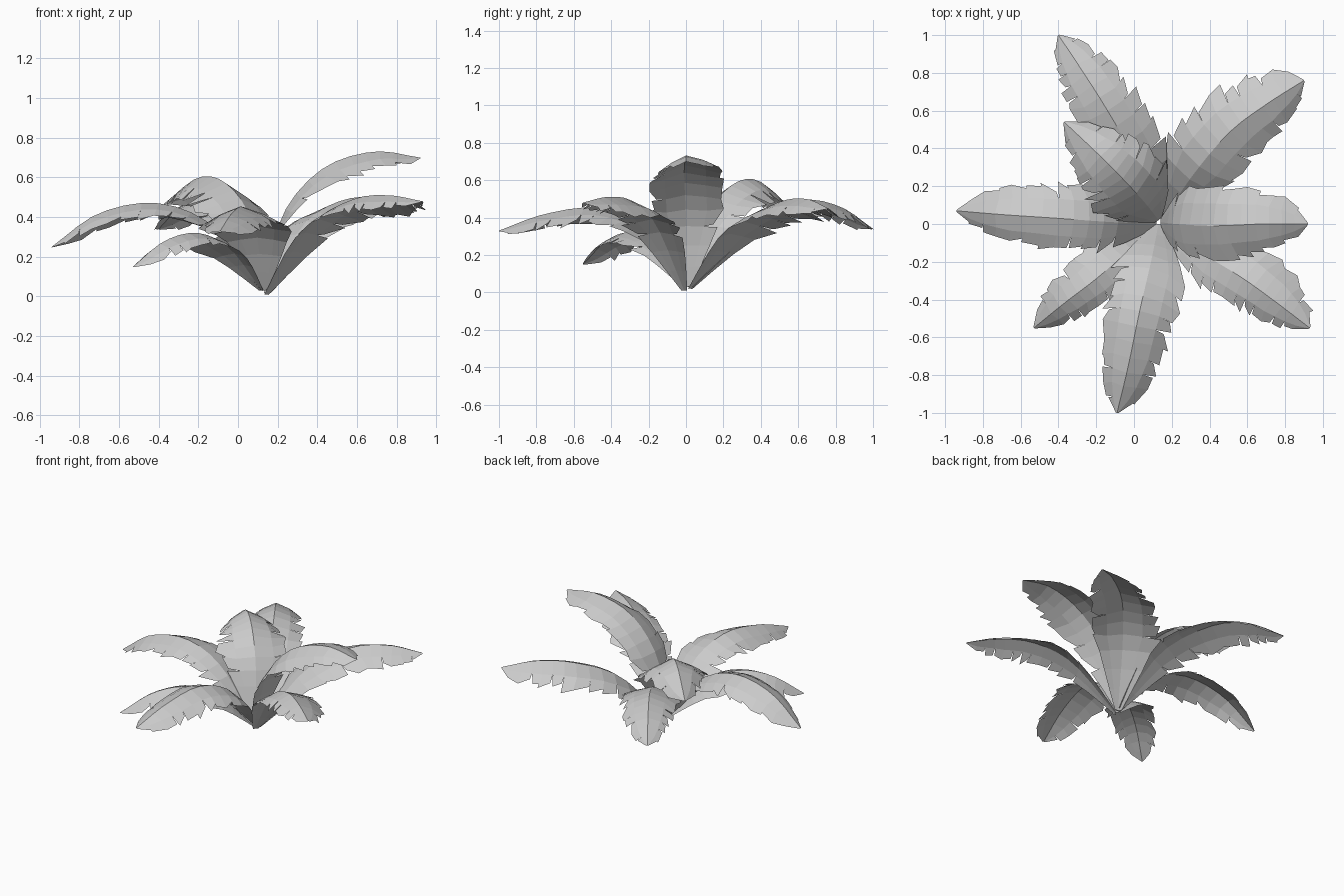
import bpy, bmesh, math, random
from mathutils import Vector

cube = bpy.data.objects.get("Cube")
if cube:
    bpy.data.objects.remove(cube, do_unlink=True)

grey = bpy.data.materials.new("leaf grey")
grey.use_nodes = True
grey.diffuse_color = (0.6, 0.6, 0.6, 1)
bsdf = grey.node_tree.nodes["Principled BSDF"]
bsdf.inputs["Base Color"].default_value = (0.6, 0.6, 0.6, 1)
bsdf.inputs["Roughness"].default_value = 0.8

# Half-width along the leaf, as (position, share of full width)
OUTLINE = [(0, .1), (.15, .62), (.28, 1), (.5, 1.04), (.72, .94), (.9, .58), (1, .04)]
SEGMENTS = 14


def outline(t):
    for (a, wa), (b, wb) in zip(OUTLINE, OUTLINE[1:]):
        if t <= b:
            return wa + (wb - wa) * (t - a) / (b - a)
    return OUTLINE[-1][1]


def spine_point(pts, t):
    """Smooth path through all the points."""
    p = [2 * pts[0] - pts[1]] + pts + [2 * pts[-1] - pts[-2]]
    u = t * (len(pts) - 1)
    i = min(int(u), len(pts) - 2)
    u -= i
    a, b, c, d = p[i:i + 4]
    return 0.5 * (2 * b + (c - a) * u + (2 * a - 5 * b + 4 * c - d) * u ** 2
                  + (3 * b - a - 3 * c + d) * u ** 3)


def leaf(name, points, left, right, droop, seed, roll=0):
    rng = random.Random(seed)
    pts = [Vector(p) for p in points]
    bm = bmesh.new()

    def place(t, side, share, lean=0.0):
        # point on the blade: share is 0 at the midrib, 1 at the rim
        here = spine_point(pts, t)
        along = (spine_point(pts, min(t + .01, 1)) - spine_point(pts, max(t - .01, 0))).normalized()
        across = along.cross(Vector((0, 0, 1))).normalized()
        normal = across.cross(along)
        # the blade is nearly flat at the stem and folds down further out
        fold = droop * min(1, .2 + 1.3 * t) * (0.6 + 0.4 * share)
        angle = math.radians(fold + side * roll)
        w = (right if side > 0 else left) * outline(t) * share
        return here + across * side * w * math.cos(angle) - normal * w * math.sin(angle) + along * lean

    ts = [i / SEGMENTS for i in range(SEGMENTS + 1)]
    rib = [bm.verts.new(place(t, 1, 0)) for t in ts]
    for side in (-1, 1):
        mid = [bm.verts.new(place(t, side, .55)) for t in ts]
        rim = None
        for i in range(SEGMENTS):
            quad = [rib[i], rib[i + 1], mid[i + 1], mid[i]]
            bm.faces.new(quad if side < 0 else quad[::-1])
            # ragged rim: smooth near the stem, torn teeth further out
            ragged = ts[i] > .2
            if rim is None or (ragged and rng.random() < .6):
                rim = bm.verts.new(place(ts[i], side, rng.uniform(.75, .98) if ragged else 1,
                                         .015 if ragged else 0))
            share = rng.uniform(.92, 1.12) if ragged else 1
            lean = rng.uniform(0, .035) if ragged and i < SEGMENTS - 1 else 0
            tip = bm.verts.new(place(ts[i + 1], side, share, lean))
            quad = [mid[i], mid[i + 1], tip, rim]
            bm.faces.new(quad if side < 0 else quad[::-1])
            rim = tip
    mesh = bpy.data.meshes.new(name)
    bm.to_mesh(mesh)
    bm.free()
    mesh.materials.append(grey)
    obj = bpy.data.objects.new(name, mesh)
    bpy.context.collection.objects.link(obj)


# Each leaf: midrib path from crown to tip, left and right half-width, droop in degrees
leaf("back_leaf", [(.14, .03, .03), (.03, .3, .36), (-.14, .6, .49), (-.28, .82, .46), (-.4, 1, .34)],
     .19, .19, 28, 1)
leaf("back_left_leaf", [(.15, .02, .02), (.32, .27, .35), (.51, .49, .48), (.71, .64, .5), (.9, .76, .45)],
     .23, .19, 29, 2)
leaf("left_tall_leaf", [(.14, .01, .03), (.22, 0, .4), (.42, -.01, .64), (.68, 0, .73), (.92, 0, .7)],
     .21, .19, 25, 3, 6)
leaf("front_left_leaf", [(.14, -.01, .01), (.37, -.16, .36), (.58, -.29, .49), (.76, -.42, .51), (.93, -.55, .48)],
     .21, .16, 30, 4)
leaf("front_leaf", [(.13, 0, .03), (.09, -.2, .33), (.03, -.46, .45), (-.03, -.75, .42), (-.09, -1, .33)],
     .2, .19, 27, 5)
leaf("front_right_leaf", [(.12, -.01, .03), (-.04, -.15, .24), (-.2, -.29, .32), (-.37, -.42, .28), (-.53, -.55, .15)],
     .14, .17, 28, 6)
leaf("right_leaf", [(.12, 0, .03), (-.12, .01, .35), (-.4, .03, .47), (-.7, .05, .42), (-.94, .07, .25)],
     .17, .19, 27, 7)
leaf("back_right_short_leaf", [(.13, .02, .05), (.06, .11, .4), (-.06, .24, .57), (-.2, .38, .6), (-.37, .54, .47)],
     .23, .23, 34, 8)
